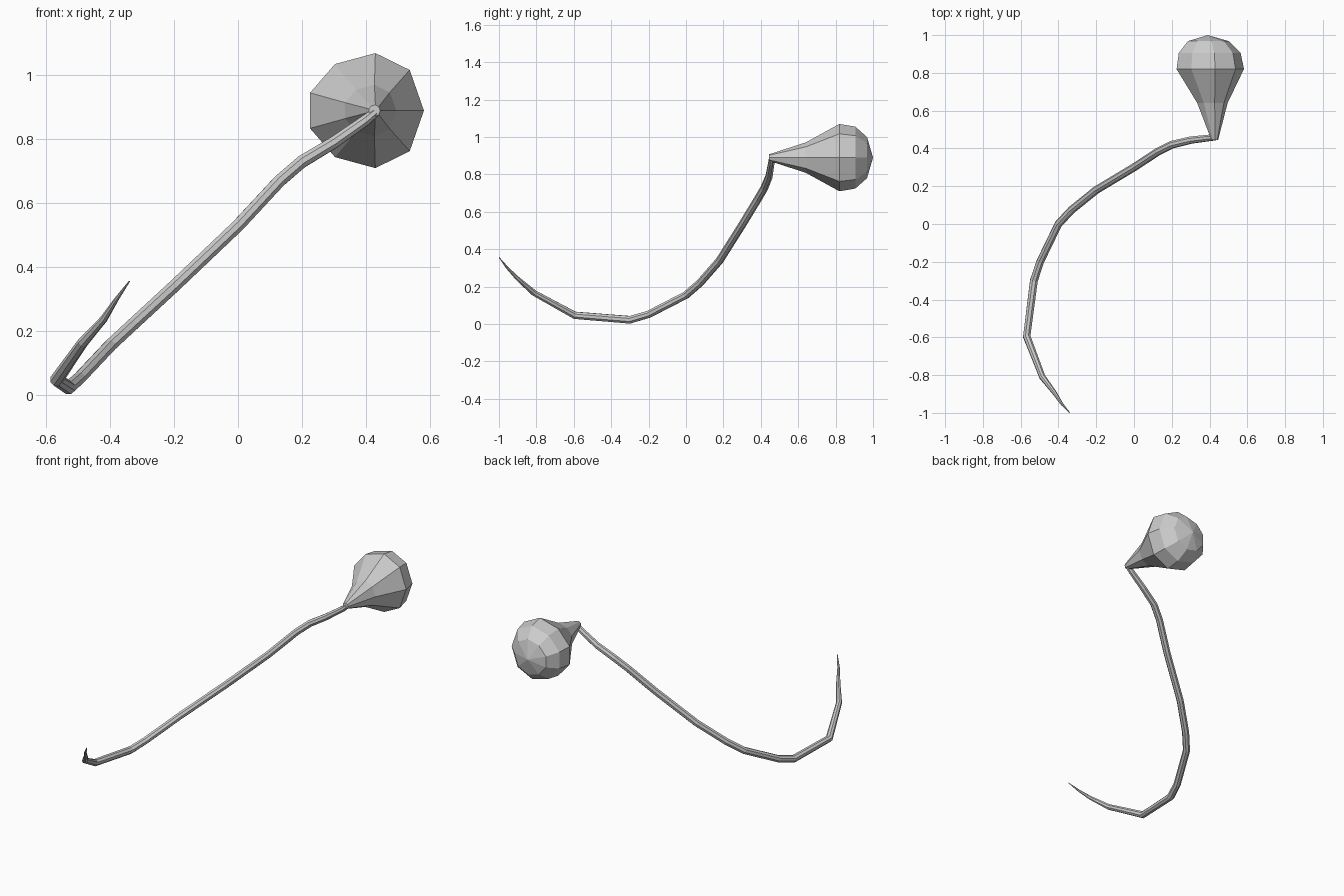
import bpy, bmesh
from math import sin, cos, pi, radians

if "Cube" in bpy.data.objects:
    bpy.data.objects.remove(bpy.data.objects["Cube"])

# Stem: eight-sided tube along a bent path, tapering to a point (x, y, z, radius)
path = [(-.34, -.999, .356, .002), (-.38, -.955, .30, .007), (-.42, -.895, .238, .012),
        (-.485, -.81, .165, .017), (-.568, -.595, .047, .021), (-.53, -.30, .023, .022),
        (-.497, -.20, .052, .021), (-.40, 0, .155, .021), (-.33, .075, .22, .021),
        (-.20, .18, .34, .021), (0, .30, .53, .021), (.13, .385, .67, .021),
        (.20, .42, .73, .021), (.30, .444, .79, .02), (.40, .456, .86, .018),
        (.43, .457, .885, .015)]
curve = bpy.data.curves.new("stem", 'CURVE')
curve.dimensions = '3D'
curve.bevel_depth = 1.0
curve.bevel_resolution = 2
curve.use_fill_caps = True
spline = curve.splines.new('POLY')
spline.points.add(len(path) - 1)
spline.use_smooth = False
for p, (x, y, z, r) in zip(spline.points, path):
    p.co = (x, y, z, 1)
    p.radius = r
stem = bpy.data.objects.new("stem", curve)
bpy.context.collection.objects.link(stem)
bpy.context.view_layer.objects.active = stem
stem.select_set(True)
bpy.ops.object.convert(target='MESH')

# Bulb: nine-sided drop along y, wider on its left side (y, radius factor, centre x)
angles = [radians(a) for a in (90, 45, 0, -45, -90, -126, -162, -198, -234)]
rings = [(.445, .10, .43), (.64, .45, .427), (.82, 1, .43), (.905, .92, .425), (.968, .61, .41)]
bm = bmesh.new()
loops = []
for y, s, cx in rings:
    loops.append([bm.verts.new((cx + s * cos(a) * (.152 if cos(a) > -1e-6 else .215),
                                y, .89 + s * .18 * sin(a))) for a in angles])
n = len(angles)
for a, b in zip(loops, loops[1:]):
    for i in range(n):
        j = (i + 1) % n
        bm.faces.new((a[i], a[j], b[j], b[i]))
bm.faces.new(loops[0])
pole = bm.verts.new((.39, 1.0, .89))
for i in range(n):
    bm.faces.new((loops[-1][i], loops[-1][(i + 1) % n], pole))
bmesh.ops.recalc_face_normals(bm, faces=bm.faces)
mesh = bpy.data.meshes.new("bulb")
bm.to_mesh(mesh)
bm.free()
bpy.context.collection.objects.link(bpy.data.objects.new("bulb", mesh))
